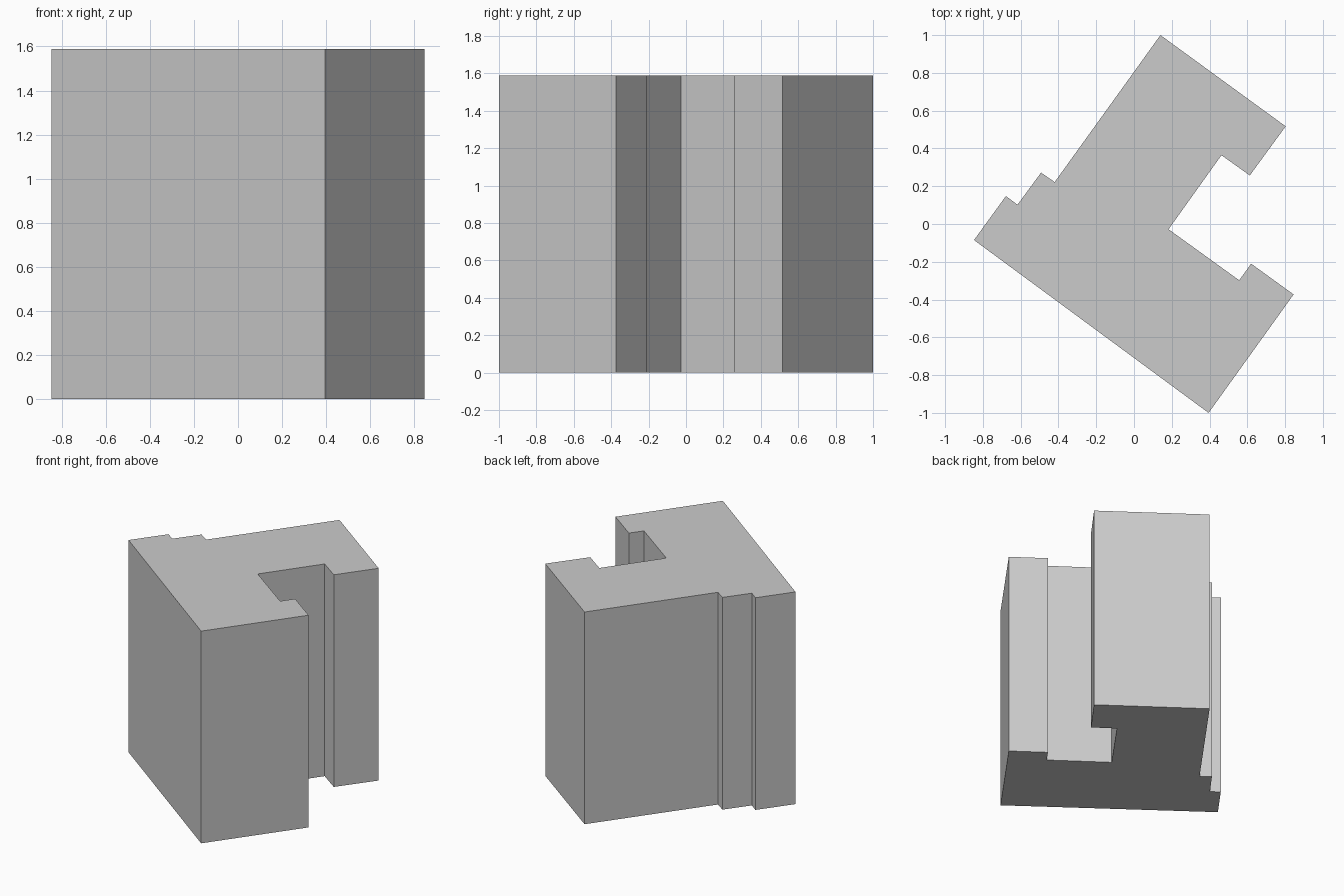
import bpy, bmesh

if "Cube" in bpy.data.objects:
    bpy.data.objects.remove(bpy.data.objects["Cube"])

HEIGHT = 1.588

# Plan outline of the building block, counter-clockwise seen from above
OUTLINE = [
    (0.395, -1.0), (0.845, -0.373),                      # front wing end
    (0.62, -0.21), (0.557, -0.298),                      # front wing step
    (0.183, -0.028), (0.463, 0.364),                     # courtyard corner
    (0.613, 0.257), (0.803, 0.517),                      # back wing end
    (0.14, 1.0),
    (-0.42, 0.222), (-0.492, 0.272),                     # left wall projections
    (-0.617, 0.102), (-0.678, 0.148),
    (-0.847, -0.085),
]


def extrude_outline(name, outline, height):
    bm = bmesh.new()
    face = bm.faces.new([bm.verts.new((x, y, 0)) for x, y in outline])
    top = bmesh.ops.extrude_face_region(bm, geom=[face], use_keep_orig=True)
    verts = [v for v in top["geom"] if isinstance(v, bmesh.types.BMVert)]
    bmesh.ops.translate(bm, verts=verts, vec=(0, 0, height))
    bmesh.ops.recalc_face_normals(bm, faces=bm.faces)
    mesh = bpy.data.meshes.new(name)
    bm.to_mesh(mesh)
    bm.free()
    obj = bpy.data.objects.new(name, mesh)
    bpy.context.collection.objects.link(obj)
    return obj


# Main block
extrude_outline("building_block", OUTLINE, HEIGHT)
